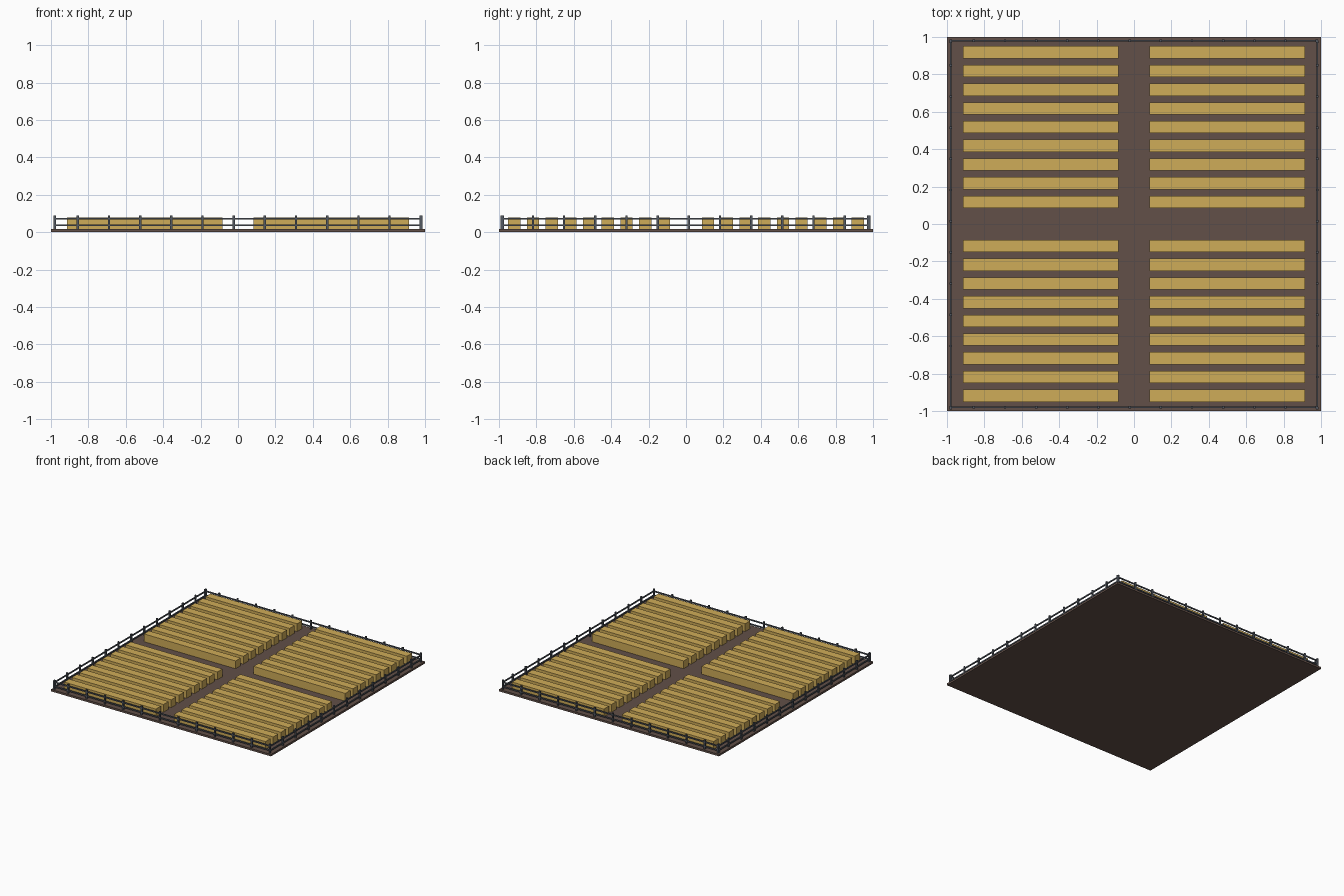
import bpy, bmesh
from mathutils import Matrix, Vector

if "Cube" in bpy.data.objects:
    bpy.data.objects.remove(bpy.data.objects["Cube"])


def material(name, rgb):
    m = bpy.data.materials.new(name)
    m.diffuse_color = (*[(c / 255 / 12.92 if c < 11 else ((c / 255 + 0.055) / 1.055) ** 2.4) for c in rgb], 1)
    m.use_nodes = True
    m.node_tree.nodes["Principled BSDF"].inputs["Base Color"].default_value = m.diffuse_color
    return m


soil = material("brown soil", (98, 80, 72))
straw = material("golden straw", (207, 172, 88))
metal = material("grey metal", (82, 88, 97))


def boxes(name, mat, items):
    """One object made of axis-aligned boxes given as (low corner, high corner)."""
    bm = bmesh.new()
    for lo, hi in items:
        lo, hi = Vector(lo), Vector(hi)
        bmesh.ops.create_cube(bm, size=1, matrix=Matrix.Translation((lo + hi) / 2) @ Matrix.Diagonal((*(hi - lo), 1)))
    me = bpy.data.meshes.new(name)
    bm.to_mesh(me)
    bm.free()
    me.materials.append(mat)
    ob = bpy.data.objects.new(name, me)
    bpy.context.collection.objects.link(ob)


# Ground plate
TOP = 0.016
boxes("ground_plate", soil, [((-1, -1, 0), (1, 1, TOP))])

# Four fields of nine crop rows
for sx, xn in ((-1, "left"), (1, "right")):
    for sy, yn in ((-1, "front"), (1, "back")):
        rows = []
        for i in range(9):
            y = sy * (0.118 + 0.1 * i)
            x0, x1 = sorted((sx * 0.082, sx * 0.915))
            rows.append(((x0, y - 0.0325, TOP - 0.004), (x1, y + 0.0325, 0.08)))
        boxes(f"crop_rows_{yn}_{xn}", straw, rows)

# Fence: posts at even steps plus a closing post, with two rails per side
E, P, R = 0.98, 0.006, 0.004
x_posts = [-E] + [0.977 - i * 2 / 12 for i in range(12)]
y_posts = [-0.985 + i * 2 / 12 for i in range(12)] + [0.975]
for s, xn, yn in ((-1, "left", "front"), (1, "right", "back")):
    f = s * E
    boxes(f"fence_posts_{yn}", metal, [((x - P, f - P, 0.012), (x + P, f + P, 0.09)) for x in x_posts])
    boxes(f"fence_posts_{xn}", metal, [((f - P, y - P, 0.012), (f + P, y + P, 0.09)) for y in y_posts])
    boxes(f"fence_rails_{yn}", metal, [((-E, f - R, z - 0.005), (E, f + R, z + 0.005)) for z in (0.037, 0.072)])
    boxes(f"fence_rails_{xn}", metal, [((f - R, -E, z - 0.005), (f + R, E, z + 0.005)) for z in (0.037, 0.072)])
